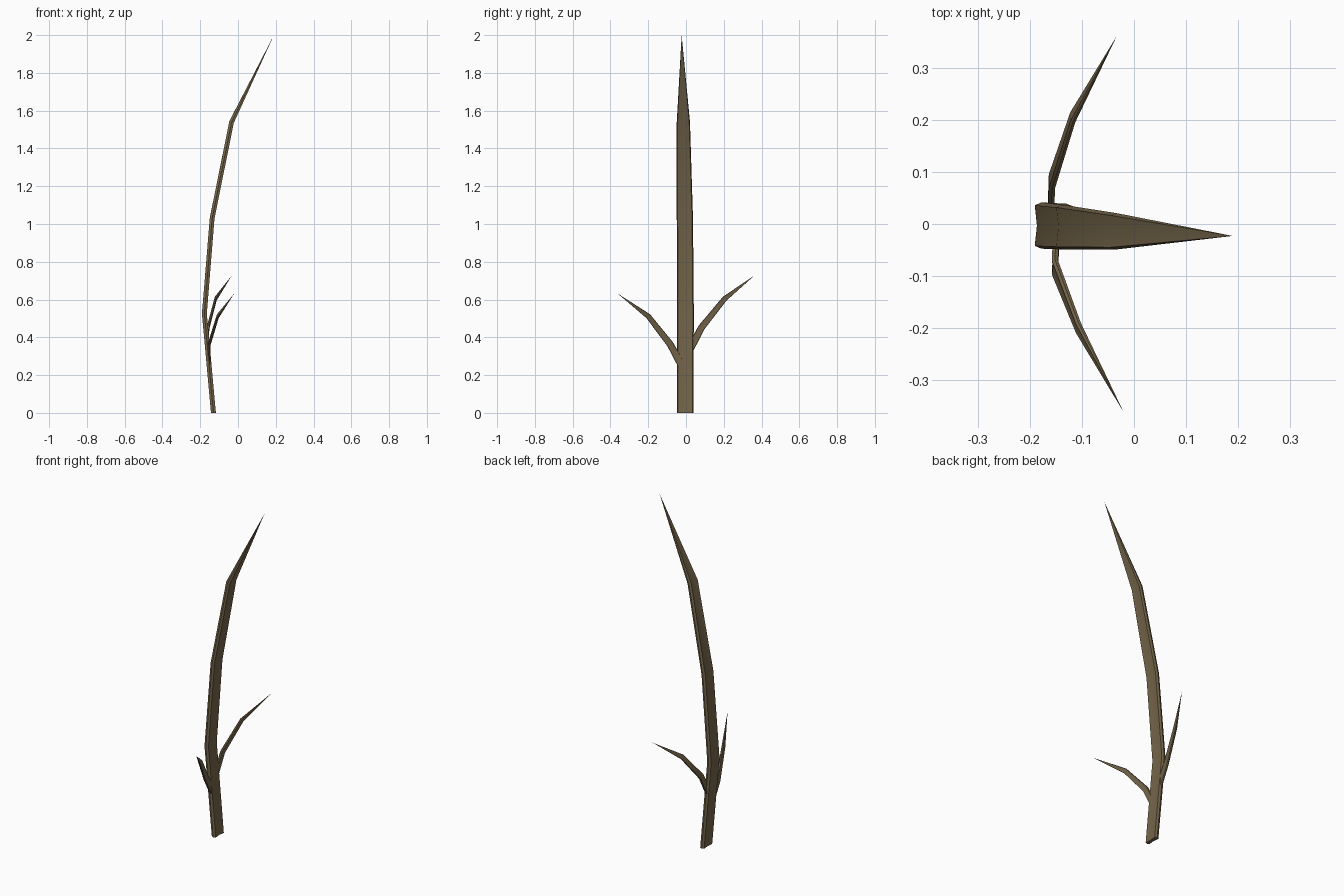
import bpy, bmesh
from mathutils import Vector

if "Cube" in bpy.data.objects:
    bpy.data.objects.remove(bpy.data.objects["Cube"])

bark = bpy.data.materials.new("dull brown")
bark.diffuse_color = (0.175, 0.13, 0.068, 1)
bark.use_nodes = True
bark.node_tree.nodes["Principled BSDF"].inputs["Base Color"].default_value = bark.diffuse_color

# Flattened cross-section (thickness, width), grooved along both broad faces
SECTION = [(-0.5, -0.44), (0.0, -0.5), (0.5, -0.44), (0.36, 0.0),
           (0.5, 0.44), (0.0, 0.5), (-0.5, 0.44), (-0.34, 0.0)]


def blade(name, path, widths, thicks, flat_base=False):
    """Sweep the section along the path and close it in a point."""
    pts = [Vector(p) for p in path]
    bm = bmesh.new()
    rings = []
    for i, p in enumerate(pts[:-1]):
        t = (pts[i + 1] - p).normalized()
        if i > 0:
            t = (t + (p - pts[i - 1]).normalized()).normalized()
        elif flat_base:
            t = Vector((0, 0, 1))
        s = t.cross(Vector((1, 0, 0))).normalized()   # width direction
        n = s.cross(t)                                # thickness direction
        rings.append([bm.verts.new(p + n * a * thicks[i] + s * b * widths[i])
                      for a, b in SECTION])
    tip = bm.verts.new(pts[-1])
    k = len(SECTION)
    for lo, hi in zip(rings, rings[1:]):
        for j in range(k):
            bm.faces.new((lo[j], lo[(j + 1) % k], hi[(j + 1) % k], hi[j]))
    for j in range(k):
        bm.faces.new((rings[-1][j], rings[-1][(j + 1) % k], tip))
    bm.faces.new(rings[0][::-1])
    bmesh.ops.recalc_face_normals(bm, faces=bm.faces)
    me = bpy.data.meshes.new(name)
    bm.to_mesh(me)
    bm.free()
    me.materials.append(bark)
    ob = bpy.data.objects.new(name, me)
    bpy.context.collection.objects.link(ob)
    bpy.context.view_layer.objects.active = ob
    ob.select_set(True)
    bpy.ops.object.shade_smooth_by_angle(angle=0.5)
    ob.select_set(False)


# Tall bowed main stem
blade("main_stem",
      [(-0.130, -0.004, 0), (-0.178, -0.003, 0.525), (-0.137, -0.006, 1.03),
       (-0.034, -0.014, 1.54), (0.19, -0.023, 2.0)],
      [0.086, 0.089, 0.086, 0.070], [0.026, 0.026, 0.025, 0.025], True)

# Two thin side shoots, rooted inside the stem
blade("left_shoot",
      [(-0.150, -0.025, 0.255), (-0.152, -0.084, 0.364),
       (-0.107, -0.200, 0.512), (-0.02, -0.362, 0.632)],
      [0.040, 0.036, 0.028], [0.012, 0.012, 0.010])
blade("right_shoot",
      [(-0.160, 0.020, 0.335), (-0.158, 0.082, 0.452),
       (-0.118, 0.205, 0.605), (-0.033, 0.362, 0.727)],
      [0.040, 0.036, 0.028], [0.012, 0.012, 0.010])
